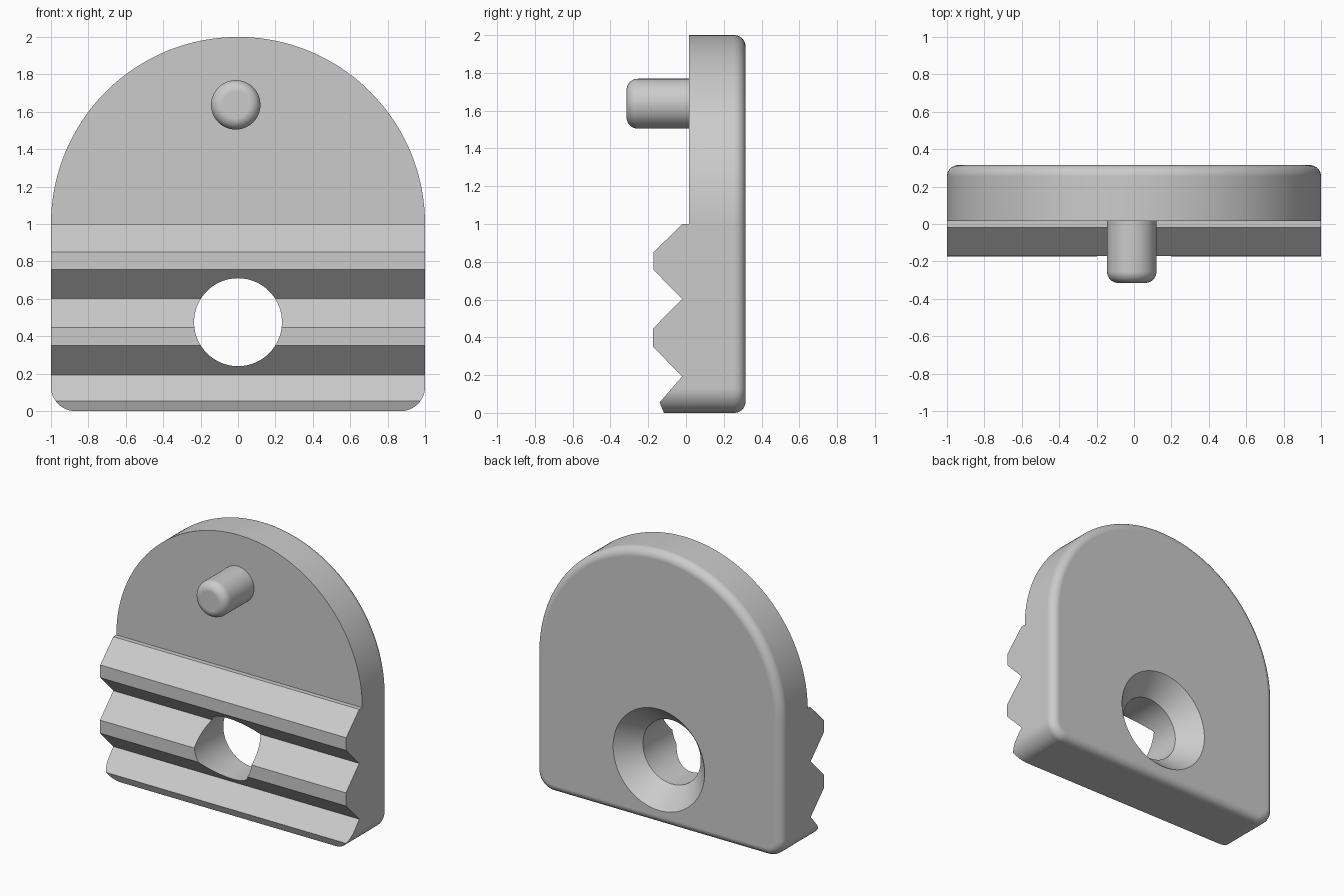
import bpy, bmesh, math

if "Cube" in bpy.data.objects:
    bpy.data.objects.remove(bpy.data.objects["Cube"])

BACK, FACE = 0.315, 0.015        # back and front planes of the plate
HOLE_Z, HOLE_R, SINK_R = 0.475, 0.235, 0.372
FILLET = 0.06

grey = bpy.data.materials.new("plain grey")
grey.diffuse_color = (0.6, 0.6, 0.6, 1)
grey.use_nodes = True
grey.node_tree.nodes["Principled BSDF"].inputs["Base Color"].default_value = grey.diffuse_color


def make(name, rings):
    """Solid skinned through equal-length closed rings, capped at both ends."""
    bm = bmesh.new()
    loops = [[bm.verts.new(p) for p in ring] for ring in rings]
    n = len(loops[0])
    for a, b in zip(loops, loops[1:]):
        for i in range(n):
            j = (i + 1) % n
            bm.faces.new((a[i], a[j], b[j], b[i]))
    bm.faces.new(loops[0])
    bm.faces.new(loops[-1])
    bmesh.ops.recalc_face_normals(bm, faces=bm.faces[:])
    me = bpy.data.meshes.new(name)
    bm.to_mesh(me)
    bm.free()
    me.materials.append(grey)
    ob = bpy.data.objects.new(name, me)
    bpy.context.collection.objects.link(ob)
    return ob


def activate(ob):
    bpy.ops.object.select_all(action='DESELECT')
    ob.select_set(True)
    bpy.context.view_layer.objects.active = ob


def cut(ob, cutter, operation):
    mod = ob.modifiers.new("cut", 'BOOLEAN')
    mod.operation, mod.object, mod.solver = operation, cutter, 'EXACT'
    activate(ob)
    bpy.ops.object.modifier_apply(modifier=mod.name)
    bpy.data.objects.remove(cutter)


def smooth(ob):
    activate(ob)
    bpy.ops.object.shade_smooth_by_angle(angle=math.radians(28))
    mod = ob.modifiers.new("even shading", 'WEIGHTED_NORMAL')
    mod.keep_sharp = True


def arc(cx, cz, r, a0, a1, n):
    return [(cx + r * math.cos(math.radians(a0 + (a1 - a0) * i / n)),
             cz + r * math.sin(math.radians(a0 + (a1 - a0) * i / n)))
            for i in range(n + 1)]


def outline(y, inset):
    """Arched plate outline with rounded lower corners."""
    c = 0.13
    pts = (arc(0, 1, 1 - inset, 0, 180, 96)
           + arc(-1 + c, c, c - inset, 180, 270, 12)
           + arc(1 - c, c, c - inset, 270, 360, 12))
    return [(x, y, z) for x, z in pts]


def lathe(name, sections, cx, cz, n=96):
    """Round solid along y from (y, radius) sections."""
    return make(name, [[(x, y, z) for x, z in arc(cx, cz, r, 0, 360, n)[:-1]]
                       for y, r in sections])


def fillet(r, steps=8):
    """(advance, inset) pairs of a quarter-round edge."""
    for i in range(steps + 1):
        a = math.pi / 2 * i / steps
        yield r * math.sin(a), r * (1 - math.cos(a))


# arched plate, rounded on the back edge
plate = make("toothed_plate", [outline(-0.4, 0)]
             + [outline(BACK - FILLET + d, s) for d, s in fillet(FILLET)])

# side profile (y, z) with the gripping teeth
profile = [(0.6, 2.2), (FACE, 2.2), (FACE, 1.0), (-0.02, 1.0),
           (-0.172, 0.85), (-0.172, 0.757), (-0.02, 0.603),
           (-0.175, 0.446), (-0.175, 0.35), (-0.02, 0.193),
           (-0.14, 0.055), (-0.108, -0.02), (0.6, -0.02)]
cut(plate, make("profile_cutter", [[(x, y, z) for y, z in profile]
                                   for x in (-1.2, 1.2)]), 'INTERSECT')

# countersunk screw hole
slope = (SINK_R - HOLE_R) / 0.15
cut(plate, lathe("hole_cutter", [(-0.5, HOLE_R), (BACK - 0.15, HOLE_R),
                                 (BACK + 0.05, SINK_R + 0.05 * slope)],
                 0, HOLE_Z), 'DIFFERENCE')
smooth(plate)

# locating pin with rounded tip
pin = lathe("locating_pin", [(FACE + 0.02, 0.132)]
            + [(-0.315 + FILLET - d, 0.132 - s) for d, s in fillet(FILLET)],
            -0.012, 1.637, 64)
smooth(pin)
